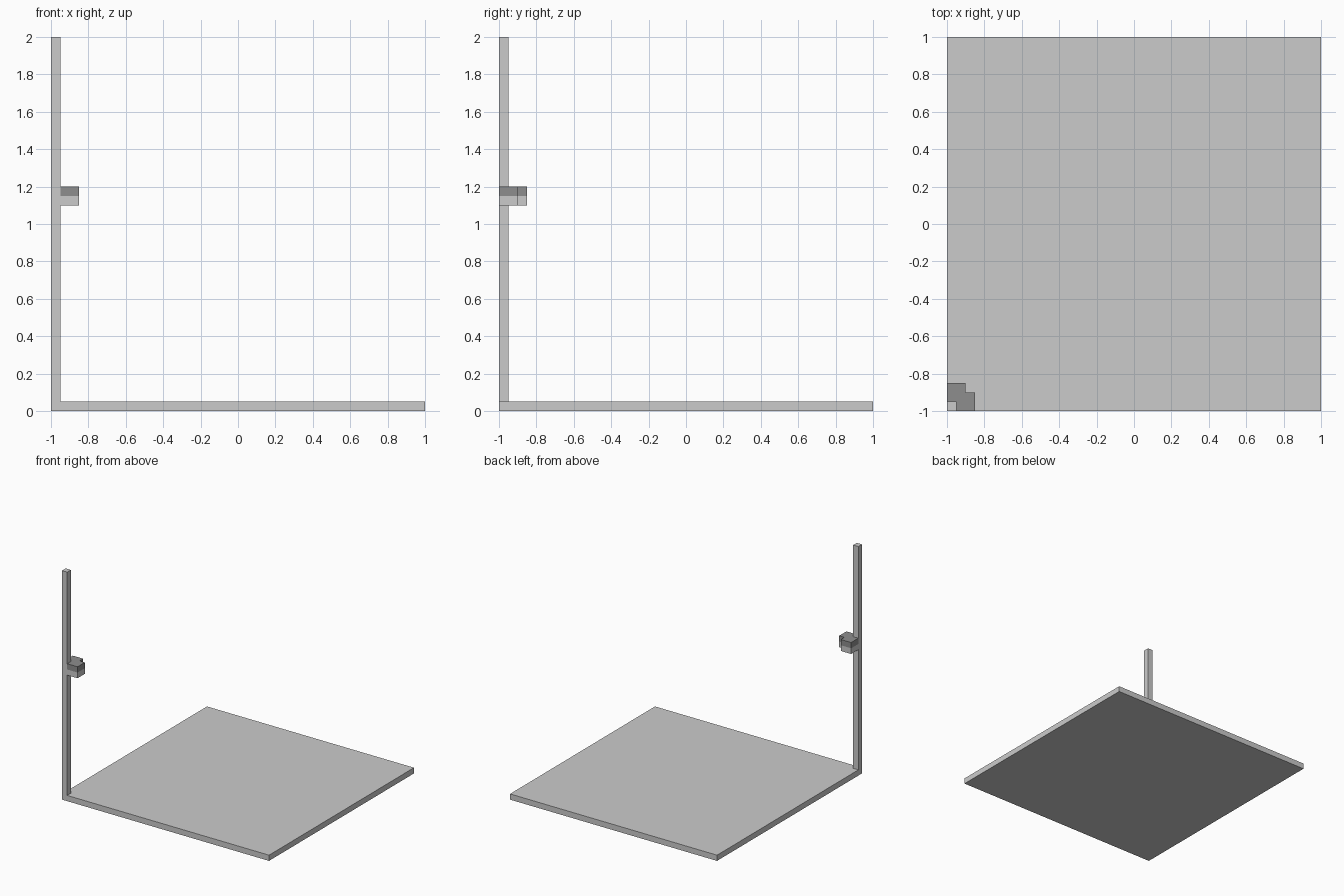
import bpy, bmesh

if "Cube" in bpy.data.objects:
    bpy.data.objects.remove(bpy.data.objects["Cube"])


def material(name, value):
    m = bpy.data.materials.new(name)
    m.diffuse_color = (value, value, value, 1.0)
    m.use_nodes = True
    m.node_tree.nodes["Principled BSDF"].inputs["Base Color"].default_value = m.diffuse_color
    return m


light = material("light_grey", 0.60)
dark = material("dark_grey", 0.27)


def prism(name, outline, levels, colours):
    """Extrude a plan outline through z levels; colours[i] paints layer i."""
    bm = bmesh.new()
    rings = [[bm.verts.new((x, y, z)) for x, y in outline] for z in levels]
    n = len(outline)
    bm.faces.new(rings[0][::-1]).material_index = 0
    bm.faces.new(rings[-1]).material_index = len(colours) - 1
    for layer, (low, high) in enumerate(zip(rings, rings[1:])):
        for i in range(n):
            j = (i + 1) % n
            bm.faces.new((low[i], low[j], high[j], high[i])).material_index = layer
    bm.normal_update()
    mesh = bpy.data.meshes.new(name)
    bm.to_mesh(mesh)
    bm.free()
    for c in colours:
        mesh.materials.append(c)
    obj = bpy.data.objects.new(name, mesh)
    bpy.context.collection.objects.link(obj)
    return obj


def rect(x0, y0, x1, y1):
    return [(x0, y0), (x1, y0), (x1, y1), (x0, y1)]


# Square floor plate
prism("floor_plate", rect(-1, -1, 1, 1), (0, 0.05), [light])

# Corner post standing on the plate
prism("corner_post", rect(-1, -1, -0.95, -0.95), (0.05, 2), [light])

# Stepped bracket wrapped round the inside of the post, dark upper half
bracket = [(-0.95, -1), (-0.85, -1), (-0.85, -0.9), (-0.9, -0.9),
           (-0.9, -0.85), (-1, -0.85), (-1, -0.95), (-0.95, -0.95)]
prism("post_bracket", bracket, (1.1, 1.15, 1.2), [light, dark])
